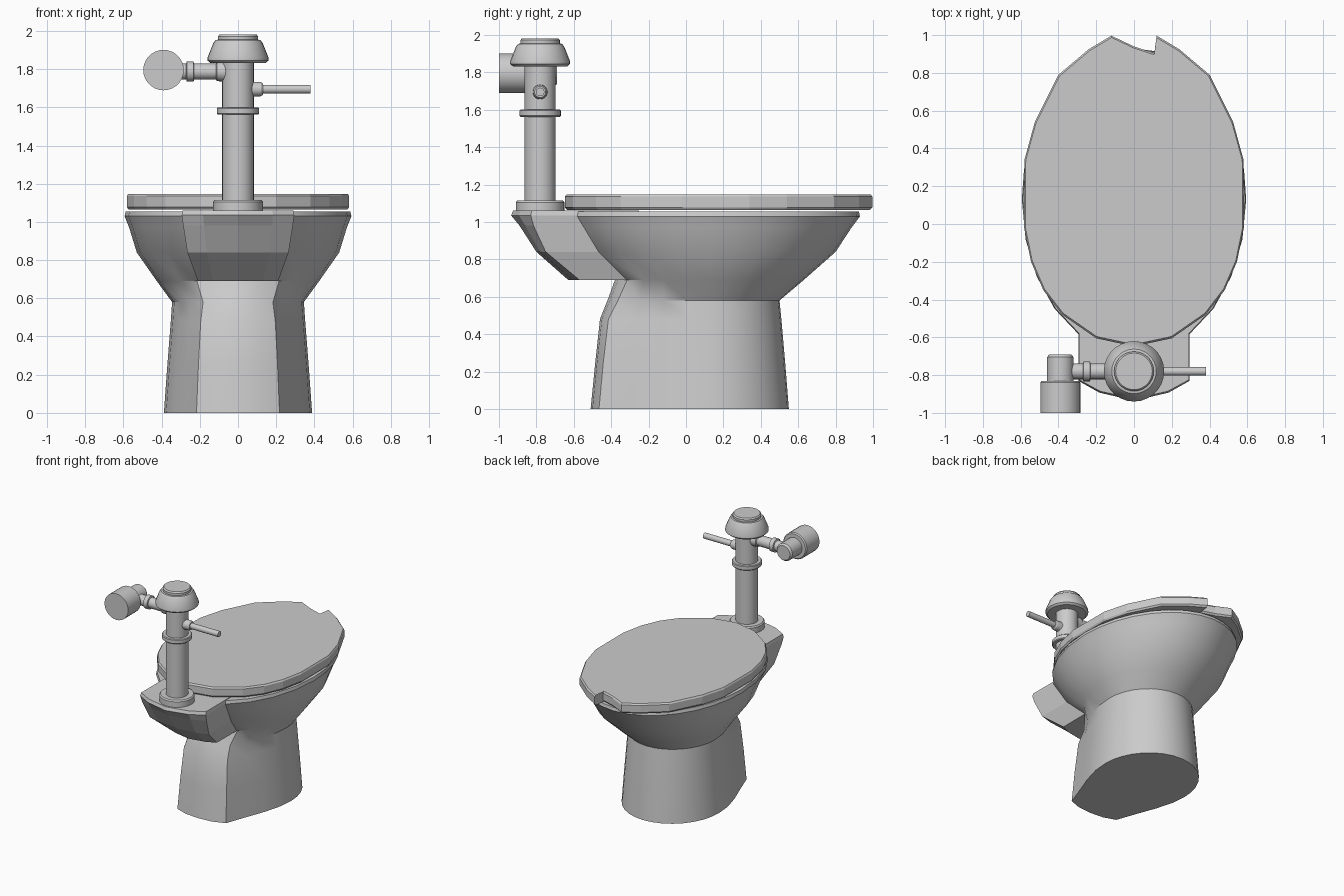
import bpy, bmesh, math
from mathutils import Vector

if "Cube" in bpy.data.objects:
    bpy.data.objects.remove(bpy.data.objects["Cube"])


def loft(name, rings, smooth=None):
    """Skin a stack of equal-length closed rings and cap both ends."""
    bm = bmesh.new()
    vr = [[bm.verts.new(p) for p in r] for r in rings]
    n = len(vr[0])
    for a, b in zip(vr, vr[1:]):
        for i in range(n):
            j = (i + 1) % n
            bm.faces.new((a[i], a[j], b[j], b[i]))
    bm.faces.new(vr[0][::-1])
    bm.faces.new(vr[-1])
    bmesh.ops.recalc_face_normals(bm, faces=bm.faces)
    me = bpy.data.meshes.new(name)
    bm.to_mesh(me)
    bm.free()
    ob = bpy.data.objects.new(name, me)
    bpy.context.collection.objects.link(ob)
    if smooth:
        bpy.ops.object.select_all(action='DESELECT')
        ob.select_set(True)
        bpy.context.view_layer.objects.active = ob
        bpy.ops.object.shade_smooth_by_angle(angle=math.radians(smooth))
    return ob


def lathe(name, profile, origin, axis='Z', n=28):
    """Revolve (radius, distance) pairs around an axis through origin."""
    rings = []
    for r, t in profile:
        ring = []
        for i in range(n):
            a = 2 * math.pi * i / n
            c, s = r * math.cos(a), r * math.sin(a)
            v = {'X': (t, c, s), 'Y': (c, t, s), 'Z': (c, s, t)}[axis]
            ring.append(Vector(origin) + Vector(v))
        rings.append(ring)
    return loft(name, rings, 30)


def mirrored(half):
    """Close a right-hand outline that starts and ends on x = 0."""
    return half + [(-x, y) for x, y in half[-2:0:-1]]


# Bowl and pedestal: elliptical front, back blends from pinched foot to ellipse
FOOT = [(1, 0), (.97, .2), (.87, .42), (.72, .66), (.56, .93), (.3, .985), (0, 1)]
CY = .13


def bowl_ring(z, w, front, back, pinch):
    half = []
    for i in range(9):
        a = math.pi / 2 * (1 - i / 8)
        half.append((w * math.cos(a) if i else 0, CY + (front - CY) * math.sin(a)))
    for i in range(1, 7):
        a = math.pi / 2 * i / 6
        u = math.cos(a) * (1 - pinch) + FOOT[i][0] * pinch
        v = math.sin(a) * (1 - pinch) + FOOT[i][1] * pinch
        half.append((w * u if i < 6 else 0, CY + (back - CY) * v))
    return [(x, y, z) for x, y in mirrored(half)]


loft("bowl", [bowl_ring(*s) for s in (
    (0, .388, .55, -.51, 1), (.25, .37, .53, -.485, 1), (.48, .352, .51, -.46, .9),
    (.58, .345, .50, -.42, .5), (.69, .425, .63, -.38, .1), (.84, .53, .80, -.56, 0),
    (.97, .57, .885, -.65, 0), (1.03, .594, .93, -.69, 0), (1.055, .588, .925, -.685, 0))], 35)

# Rear shelf carrying the flush pipe
loft("shelf", [[(x, y, z) for x, y in mirrored(
    [(0, -.25), (w, -.25), (w, yc), (.62 * w, yc + (y0 - yc) * .6), (0, y0)])]
    for z, w, yc, y0 in ((.69, .21, -.57, -.63), (.84, .265, -.75, -.80),
                         (.98, .287, -.815, -.89), (1.035, .295, -.83, -.935),
                         (1.06, .29, -.825, -.925))])

# Seat lid with a notch at its far end
right = [(.12, .997), (.24, .925), (.40, .79), (.525, .54), (.58, .34), (.582, -.02),
         (.545, -.2), (.48, -.35), (.38, -.48), (.2, -.605), (0, -.648)]
outline = right + [(-x, y) for x, y in right[-2::-1]] + [(0, .94), (.108, .905)]
loft("seat", [[(x * s, .18 + (y - .18) * s, z) for x, y in outline]
              for z, s in ((1.065, .985), (1.078, 1), (1.135, 1), (1.147, .988))])

# Upright flush pipe with flange, collar and cap
PY = -.78
lathe("pipe_flange", [(.13, 1.05), (.13, 1.105), (.122, 1.115)], (0, PY, 0))
lathe("flush_pipe", [(.083, 1.06), (.083, 1.86)], (0, PY, 0))
lathe("pipe_collar", [(.105, 1.562), (.111, 1.568), (.111, 1.595), (.105, 1.6)], (0, PY, 0))
lathe("valve_cap", [(.145, 1.832), (.16, 1.845), (.16, 1.86), (.13, 1.935), (.118, 1.952),
                    (.105, 1.954), (.105, 1.972), (.097, 1.982)], (0, PY, 0))

# Flush handle
lathe("handle_socket", [(.04, .06), (.037, .12), (.03, .13)], (0, PY, 1.695), 'X', 20)
lathe("handle", [(.023, .1), (.023, .38)], (0, PY, 1.695), 'X', 16)

# Supply arm and stop valve
lathe("supply_arm", [(.053, -.06), (.05, -.11), (.042, -.115), (.042, -.23), (.053, -.233),
                     (.053, -.268), (.042, -.271), (.042, -.37)], (0, PY, 1.787), 'X', 20)
lathe("stop_valve", [(.058, -.69), (.07, -.705), (.07, -.83), (.098, -.831), (.106, -.84),
                     (.106, -1.0)], (-.39, 0, 1.795), 'Y')
